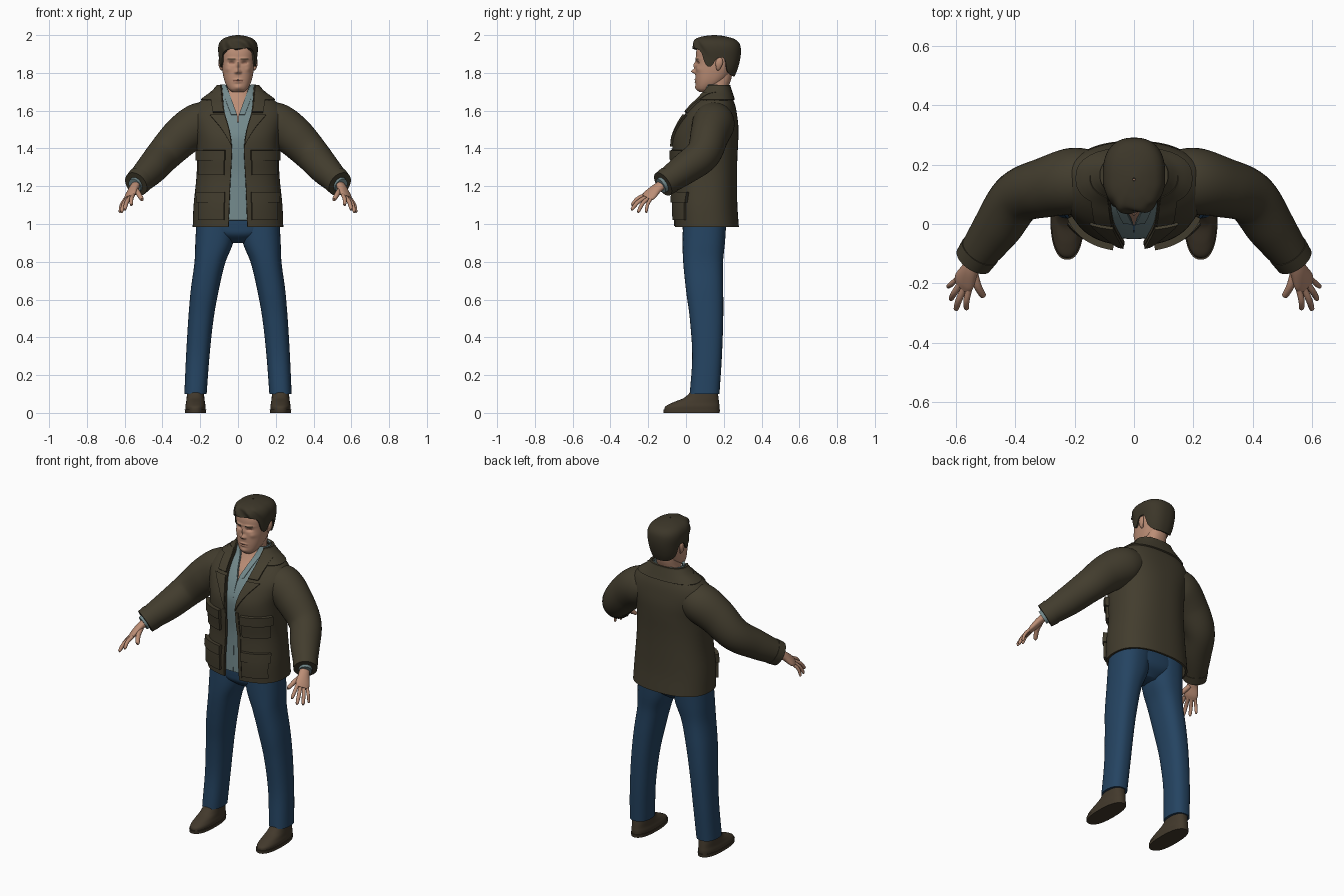
import bpy
from math import sin, cos, asin, pi, degrees, exp, copysign
from mathutils import Vector

if "Cube" in bpy.data.objects:
    bpy.data.objects.remove(bpy.data.objects["Cube"])


def material(name, *rgb):
    m = bpy.data.materials.new(name)
    m.use_nodes = True
    m.diffuse_color = (*rgb, 1)
    bsdf = m.node_tree.nodes["Principled BSDF"]
    bsdf.inputs["Base Color"].default_value = (*rgb, 1)
    bsdf.inputs["Roughness"].default_value = 0.8
    return m


OLIVE = material("olive jacket cloth", 0.055, 0.046, 0.027)
DENIM = material("blue denim", 0.018, 0.057, 0.12)
SHIRT = material("grey blue shirt", 0.17, 0.25, 0.26)
SKIN = material("skin", 0.5, 0.27, 0.18)
SHADE = material("dark skin", 0.25, 0.11, 0.075)
HAIR = material("dark brown hair", 0.045, 0.037, 0.022)
SHOE = material("brown leather", 0.055, 0.041, 0.025)
parts = []


def at(keys, t):
    """Smooth interpolation of keyed tuples (parameter first)."""
    t = min(max(t, keys[0][0]), keys[-1][0])
    i = next(k for k in range(len(keys) - 1) if t <= keys[k + 1][0])
    p, q = keys[i], keys[i + 1]
    o, r = keys[max(i - 1, 0)], keys[min(i + 2, len(keys) - 1)]
    h = q[0] - p[0]
    u = (t - p[0]) / h
    out = []
    for c in range(1, len(p)):
        m0 = (q[c] - o[c]) / (q[0] - o[0]) * h
        m1 = (r[c] - p[c]) / (r[0] - p[0]) * h
        d = q[c] - p[c]
        out.append(p[c] + u * (m0 + u * (3 * d - 2 * m0 - m1 + u * (m0 + m1 - 2 * d))))
    return out


def grid(name, rings, mat, wrap=True, cap=True, thick=0, mirror=False):
    """Skin a list of point rings into one object."""
    n = len(rings[0])
    faces = []
    for i in range(len(rings) - 1):
        for j in range(n if wrap else n - 1):
            k = (j + 1) % n
            faces.append((i * n + j, i * n + k, i * n + n + k, i * n + n + j))
    if wrap and cap:
        last = (len(rings) - 1) * n
        faces += [tuple(reversed(range(n))), tuple(range(last, last + n))]
    me = bpy.data.meshes.new(name)
    me.from_pydata([p for r in rings for p in r], [], faces)
    me.materials.append(mat)
    ob = bpy.data.objects.new(name, me)
    bpy.context.collection.objects.link(ob)
    if thick:
        s = ob.modifiers.new("thickness", "SOLIDIFY")
        s.thickness, s.offset = thick, -1
    if mirror:
        ob.modifiers.new("mirror", "MIRROR").use_mirror_merge = False
    parts.append(ob)
    return ob


def surf(rows, z, a, off=0, n=2.4):
    """Point on a body of rounded sections; rows hold z, centre x, half width, front y, back y."""
    cx, hw, yf, yb = at(rows, z)
    s, c = sin(a), cos(a)
    x = cx + (hw + off) * copysign(abs(s) ** (2 / n), s)
    y = (yf + yb) / 2 - ((yb - yf) / 2 + off) * copysign(abs(c) ** (2 / n), c)
    return Vector((x, y, z))


def angle(rows, z, x, n=2.4):
    return asin(min(1, max(0, x) / at(rows, z)[1]) ** (n / 2))


def loft(name, rows, mat, gap=None, segs=48, steps=40, low=None, ease=lambda t: t, warp=None, **kw):
    rings = []
    for i in range(steps + 1):
        ring = []
        for j in range(segs):
            z0, z1 = rows[0][0], rows[-1][0]
            z = z0 + (z1 - z0) * ease(i / steps)
            a = 2 * pi * j / segs
            if gap:
                g = angle(rows, z, at(gap, z)[0])
                a = g + (2 * pi - 2 * g) * j / (segs - 1)
            if low:
                z = low(a) + (z1 - low(a)) * ease(i / steps)
            p = surf(rows, z, a)
            ring.append(warp(p, a) if warp else p)
        rings.append(ring)
    return grid(name, rings, mat, wrap=not gap, **kw)


def patch(name, rows, mat, z0, z1, x0, x1, off, steps=14):
    """Raised mirrored piece lying on a body; x1 None runs round to the back."""
    rings = []
    for i in range(steps + 1):
        z = z0 + (z1 - z0) * i / steps
        a0 = angle(rows, z, x0(z))
        a1 = angle(rows, z, x1(z)) if x1 else pi
        rings.append([surf(rows, z, a0 + (a1 - a0) * j / steps, off) for j in range(steps + 1)])
    return grid(name, rings, mat, wrap=False, thick=off + 0.003, mirror=True)


def tube(name, keys, mat, wide=(0, 0, 1), segs=24, steps=24):
    """Mirrored limb along keys of x, y, z, wide radius, thin radius."""
    keys = [(i, *k) for i, k in enumerate(keys)]
    end, rings = len(keys) - 1, []
    for i in range(steps + 1):
        t = end * i / steps
        x, y, z, rw, rn = at(keys, t)
        d = Vector(at(keys, t + 0.05)[:3]) - Vector(at(keys, t - 0.05)[:3])
        d.normalize()
        w = Vector(wide)
        w = (w - d * w.dot(d)).normalized()
        v = d.cross(w)
        angles = [2 * pi * j / segs for j in range(segs)]
        rings.append([Vector((x, y, z)) + w * rw * cos(b) + v * rn * sin(b) for b in angles])
    return grid(name, rings, mat, mirror=True)


# Jacket body with open front
coat = [(.985, 0, .24, -.06, .28), (1.1, 0, .235, -.065, .272), (1.25, 0, .22, -.06, .27),
        (1.35, 0, .217, -.07, .272), (1.45, 0, .22, -.07, .277), (1.52, 0, .235, -.045, .277),
        (1.58, 0, .245, -.01, .27), (1.63, 0, .22, .03, .26), (1.67, 0, .175, .07, .245),
        (1.7, 0, .135, .09, .235), (1.73, 0, .105, .105, .225)]
gap = [(.985, .05), (1.2, .042), (1.4, .033), (1.5, .045), (1.6, .072), (1.73, .085)]
loft("jacket_body", coat, OLIVE, gap=gap, segs=72, thick=.012)


def edge(extra=0):
    return lambda z: at(gap, z)[0] + extra


lapel = [(1.41, 0), (1.5, .035), (1.58, .075)]
patch("lapel", coat, OLIVE, 1.41, 1.58, edge(), lambda z: edge(at(lapel, z)[0])(z), .012)
patch("front_collar", coat, OLIVE, 1.595, 1.7, edge(), edge(.055), .014)
patch("back_collar", coat, OLIVE, 1.66, 1.735, edge(), None, .01)
patch("front_band", coat, OLIVE, .99, 1.4, edge(), edge(.018), .004)
for label, base, height in (("upper", 1.26, .12), ("lower", 1.02, .14)):
    top = base + height
    patch(label + "_pocket", coat, OLIVE, base, top, lambda z: .07, lambda z: .2, .014)
    patch(label + "_flap", coat, OLIVE, top - .045, top + .01, lambda z: .065, lambda z: .205, .021)

# Sleeves, cuffs and hands
tube("sleeve", [(.12, .15, 1.55, .09, .095), (.2, .145, 1.53, .113, .112), (.29, .125, 1.47, .108, .102),
                (.39, .09, 1.37, .094, .09), (.46, -.01, 1.29, .083, .082), (.538, -.118, 1.213, .066, .062)],
     OLIVE, segs=36, steps=40)
tube("sleeve_band", [(.518, -.09, 1.233, .074, .07), (.54, -.122, 1.211, .07, .066)], OLIVE, segs=36, steps=4)
tube("shirt_cuff", [(.53, -.105, 1.22, .045, .04), (.547, -.133, 1.202, .042, .036)], SHIRT)
across = (.65, .65, -.35)
tube("palm", [(.535, -.115, 1.215, .028, .022), (.553, -.155, 1.188, .032, .021), (.57, -.19, 1.155, .041, .018),
              (.58, -.21, 1.137, .036, .012)], SKIN, across)


def finger(name, base, tip, r):
    a, b = Vector(base), Vector(tip)
    mid = a.lerp(b, .5) + Vector((.004, -.004, .006))
    near = a.lerp(b, .93)
    tube(name, [(*a, r, r), (*mid, r, r), (*near, r * .8, r * .8), (*b, .002, .002)], SKIN, across, 12, 15)


finger("index_finger", (.556, -.222, 1.152), (.565, -.288, 1.1), .0105)
finger("middle_finger", (.57, -.212, 1.143), (.601, -.29, 1.075), .011)
finger("ring_finger", (.584, -.2, 1.137), (.618, -.255, 1.062), .0105)
finger("little_finger", (.598, -.187, 1.132), (.627, -.212, 1.062), .009)
finger("thumb", (.54, -.16, 1.183), (.507, -.246, 1.128), .0135)

# Shirt and its collar
shirt = [(1.02, 0, .2, -.045, .2), (1.25, 0, .19, -.04, .24), (1.45, 0, .19, -.05, .25),
         (1.52, 0, .2, -.028, .25), (1.58, 0, .2, .005, .245), (1.63, 0, .17, .042, .24),
         (1.68, 0, .12, .085, .23), (1.735, 0, .09, .11, .225)]
neckline = [(1.02, .001), (1.56, .002), (1.62, .02), (1.735, .062)]
loft("shirt", shirt, SHIRT, gap=neckline, thick=.006)
patch("shirt_collar", shirt, SHIRT, 1.58, 1.738, lambda z: at(neckline, z)[0],
      lambda z: at(neckline, z)[0] + .03, .006)

# Jeans
loft("jeans_hips", [(.9, 0, .05, .04, .15), (.94, 0, .15, -.008, .195), (.98, 0, .21, -.018, .21),
                    (1.06, 0, .2, -.02, .21)], DENIM)
loft("jeans_leg", [(.1, .225, .059, .02, .177), (.3, .213, .062, .033, .19), (.5, .196, .067, .02, .197),
                   (.65, .176, .074, .0, .197), (.8, .148, .082, -.015, .196), (.9, .126, .1, -.018, .206),
                   (1.04, .113, .106, -.015, .215)], DENIM, mirror=True)

# Shoes
loft("shoe_sole", [(0, .225, .056, -.118, .178), (.018, .225, .057, -.12, .18)], SHOE, steps=2, mirror=True)
loft("shoe_upper", [(.015, .225, .053, -.115, .176), (.035, .225, .054, -.108, .177), (.055, .225, .05, -.07, .175),
                    (.08, .225, .047, -.01, .172), (.13, .225, .043, .04, .165)], SHOE, mirror=True)

# Neck and chest
loft("neck", [(1.5, 0, .1, -.005, .2), (1.6, 0, .1, .03, .21), (1.66, 0, .085, .075, .215),
              (1.71, 0, .067, .1, .22), (1.77, 0, .062, .1, .24), (1.83, 0, .06, .1, .25)], SKIN)

# Head with sculpted features: x, z, spread x, spread z, push forward
bumps = [(0, 1.84, .008, .018, .012), (0, 1.808, .011, .011, .023), (.013, 1.803, .006, .007, .007),
         (.034, 1.853, .017, .009, -.012), (.032, 1.874, .025, .007, .006), (0, 1.765, .02, .005, .006),
         (0, 1.751, .018, .005, .006), (0, 1.722, .02, .014, .008), (.055, 1.82, .015, .014, .005)]


def sculpt(p, a):
    if cos(a) > .2:
        x, z = abs(p.x), p.z
        p.y -= sum(h * exp(-((x - bx) / sx) ** 2 - ((z - bz) / sz) ** 2) for bx, bz, sx, sz, h in bumps)
    return p


head = loft("head", [(1.698, 0, .03, .07, .12), (1.715, 0, .05, .058, .15), (1.75, 0, .069, .052, .2),
                     (1.8, 0, .081, .05, .24), (1.86, 0, .088, .052, .268), (1.92, 0, .09, .056, .272),
                     (1.965, 0, .07, .08, .25), (1.985, 0, .03, .13, .19)], SKIN, segs=128, steps=100, warp=sculpt)
head.data.materials.append(SHADE)
head.data.materials.append(HAIR)
for f in head.data.polygons:
    x, y, z = abs(f.center.x), f.center.y, f.center.z
    if y < .11:
        if .014 < x < .055 and abs(z - 1.873) < .004:
            f.material_index = 2
        elif (.02 < x < .048 and abs(z - 1.853) < .004) or (x < .025 and abs(z - 1.757) < .003):
            f.material_index = 1
tube("ear", [(.08, .17, 1.815, .006, .005), (.089, .171, 1.825, .012, .008), (.095, .175, 1.85, .019, .009),
             (.094, .178, 1.872, .015, .007), (.088, .176, 1.88, .003, .003)], SKIN, (0, 1, 0), 16)

# Hair with sideburns and a wavy swept fringe
hairline = [(0, 1.928), (35, 1.924), (52, 1.9), (66, 1.84), (80, 1.835), (90, 1.878),
            (105, 1.872), (116, 1.815), (140, 1.787), (181, 1.78)]


def hair_low(a):
    return at(hairline, degrees(min(a, 2 * pi - a)))[0] + .01 * sin(a) * max(0, cos(a))


def waves(p, a):
    front = max(0, cos(a)) * min(1, (2 - p.z) * 25)
    p.y -= front * (.004 + .006 * sin(9 * a + 70 * p.z))
    p.x += .005 * front * sin(5 * a)
    return p


loft("hair", [(1.77, 0, .075, .06, .252), (1.82, 0, .092, .05, .273), (1.88, 0, .101, .045, .288),
              (1.93, 0, .105, .042, .29), (1.96, 0, .098, .044, .28), (1.98, 0, .08, .055, .255),
              (1.992, 0, .052, .085, .215), (1.998, 0, .025, .12, .18), (2, 0, .004, .145, .155)],
     HAIR, segs=96, low=hair_low, ease=lambda t: sin(t * pi / 2), warp=waves, cap=False, thick=.018)

# Make modifiers real and shade
for ob in parts:
    ob.select_set(True)
bpy.context.view_layer.objects.active = parts[0]
bpy.ops.object.convert(target="MESH")
bpy.ops.object.shade_smooth_by_angle(angle=.75)
